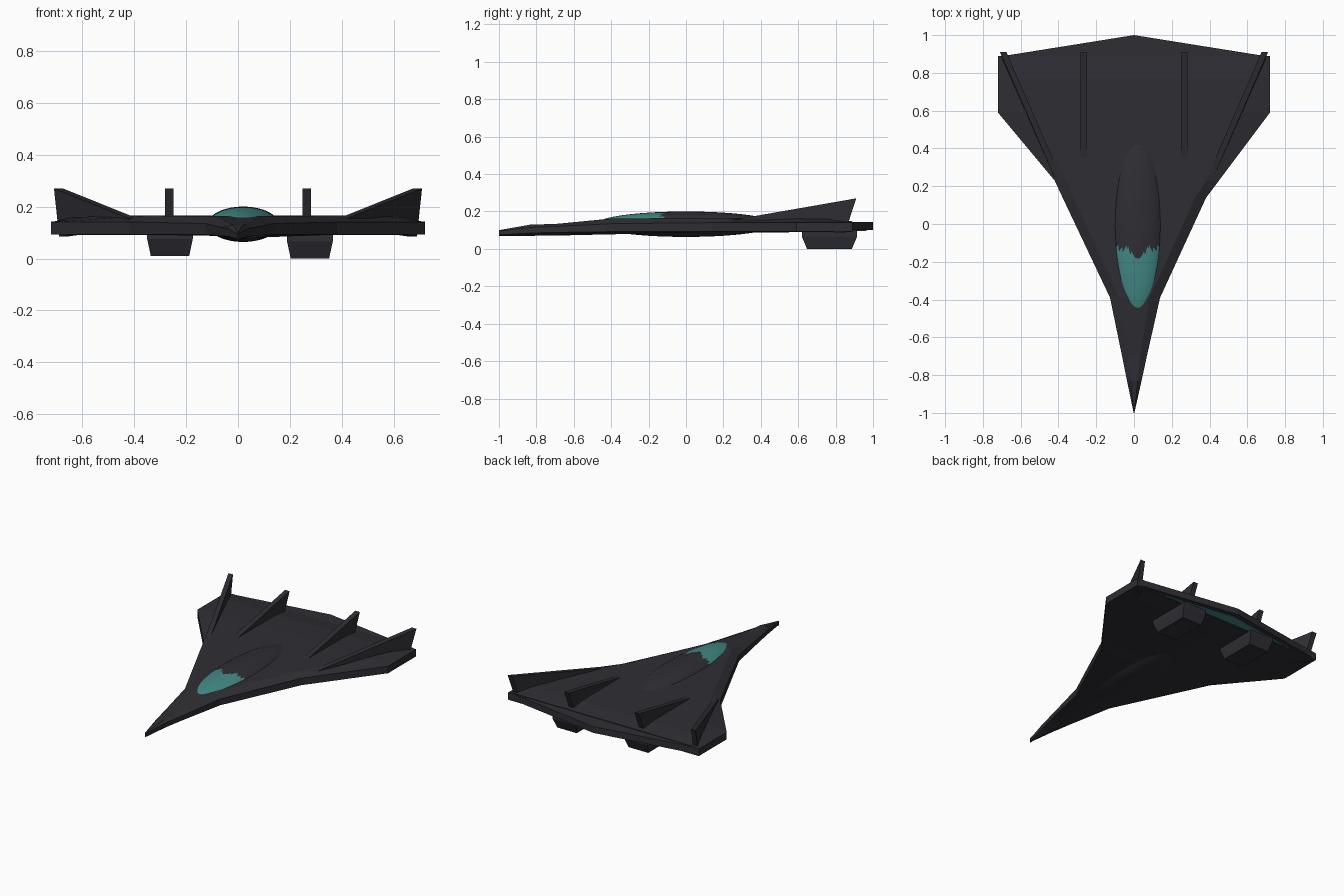
import bpy, bmesh, math
from mathutils import Vector

if "Cube" in bpy.data.objects:
    bpy.data.objects.remove(bpy.data.objects["Cube"])


def material(name, color):
    m = bpy.data.materials.new(name)
    m.diffuse_color = (*color, 1)
    m.use_nodes = True
    m.node_tree.nodes["Principled BSDF"].inputs["Base Color"].default_value = m.diffuse_color
    return m


hull_mat = material("dark graphite", (0.028, 0.027, 0.034))
teal_mat = material("teal glass", (0.055, 0.25, 0.235))


def finish(name, bm, mats):
    bmesh.ops.recalc_face_normals(bm, faces=bm.faces)
    me = bpy.data.meshes.new(name)
    bm.to_mesh(me)
    bm.free()
    for m in mats:
        me.materials.append(m)
    ob = bpy.data.objects.new(name, me)
    bpy.context.collection.objects.link(ob)
    return ob


def loft(name, rings, mat=hull_mat):
    """Skin a closed solid through rings of equal point count."""
    bm = bmesh.new()
    vs = [[bm.verts.new(p) for p in r] for r in rings]
    n = len(vs[0])
    for a, b in zip(vs, vs[1:]):
        for i in range(n):
            j = (i + 1) % n
            bm.faces.new((a[i], a[j], b[j], b[i]))
    bm.faces.new(vs[0])
    bm.faces.new(vs[-1])
    return finish(name, bm, [mat])


# Hull stations: y, left width, right width, deck share, low edge, high edge, deck, keel
stations = [
    (-1.00, 0.002, 0.002, 0.5, 0.075, 0.095, 0.100, 0.070),
    (-0.83, 0.037, 0.040, 0.5, 0.085, 0.115, 0.130, 0.070),
    (-0.70, 0.063, 0.068, 0.5, 0.088, 0.120, 0.133, 0.071),
    (-0.39, 0.127, 0.138, 0.6, 0.092, 0.135, 0.163, 0.078),
    (0.14, 0.378, 0.382, 0.85, 0.092, 0.140, 0.165, 0.086),
    (0.23, 0.420, 0.450, 0.85, 0.092, 0.140, 0.165, 0.088),
    (0.59, 0.720, 0.720, 0.76, 0.092, 0.140, 0.165, 0.089),
    (0.77, 0.720, 0.720, 0.87, 0.092, 0.140, 0.163, 0.089),
    (0.89, 0.720, 0.720, 0.93, 0.092, 0.140, 0.147, 0.090),
]
loft("hull", [[(r, y, lo), (r, y, hi), (r * d, y, top), (-l * d, y, top),
               (-l, y, hi), (-l, y, lo), (0, y, keel)]
              for y, l, r, d, lo, hi, top, keel in stations])

# Swept trailing edge and the glowing strip under it
loft("trailing_edge", [[(-0.72, 0.885, z), (0.72, 0.885, z), (0, 1.0, z)]
                       for z in (0.100, 0.143)])
loft("engine_glow", [[(-0.5, 0.892, z), (0.5, 0.892, z), (0, 0.965, z)]
                     for z in (0.096, 0.101)], teal_mat)

# Spine blister: one ellipsoid with a glazed front
bm = bmesh.new()
bmesh.ops.create_uvsphere(bm, u_segments=64, v_segments=48, radius=1)
for v in bm.verts:
    v.co = Vector((0.02 + v.co.x * 0.136, v.co.y * 0.48, 0.132 + v.co.z * 0.068))
for f in bm.faces:
    c = f.calc_center_median()
    limit = -0.20 + 0.07 * min(1, abs(c.x - 0.02) / 0.05)
    if c.z > 0.14 and c.y < limit:
        f.material_index = 1
    f.smooth = True
finish("spine_and_canopy", bm, [hull_mat, teal_mat])

for side, label in ((-1, "left"), (1, "right")):
    # Fins: triangular profile given a sideways thickness
    def fin(name, pts, thick):
        loft(f"{label}_{name}", [[(side * (x + t), y, z) for x, y, z in pts]
                                 for t in (-thick / 2, thick / 2)])
    fin("inner_fin", [(0.265, 0.30, 0.155), (0.265, 0.91, 0.27),
                      (0.265, 0.85, 0.13)], 0.034)
    fin("outer_fin", [(0.405, 0.25, 0.155), (0.692, 0.91, 0.27),
                      (0.672, 0.85, 0.085), (0.60, 0.70, 0.095)], 0.034)

    # Underslung engine pod, tapered toward the bottom
    cx, base = (0.277, 0.0) if side > 0 else (-0.262, 0.01)
    loft(f"{label}_engine_pod",
         [[(cx + sx * w, 0.767 + sy * d, z)
           for sx, sy in ((-1, -1), (1, -1), (1, 1), (-1, 1))]
          for w, d, z in ((0.074, 0.12, base), (0.088, 0.148, base + 0.066),
                          (0.088, 0.148, 0.1))])
